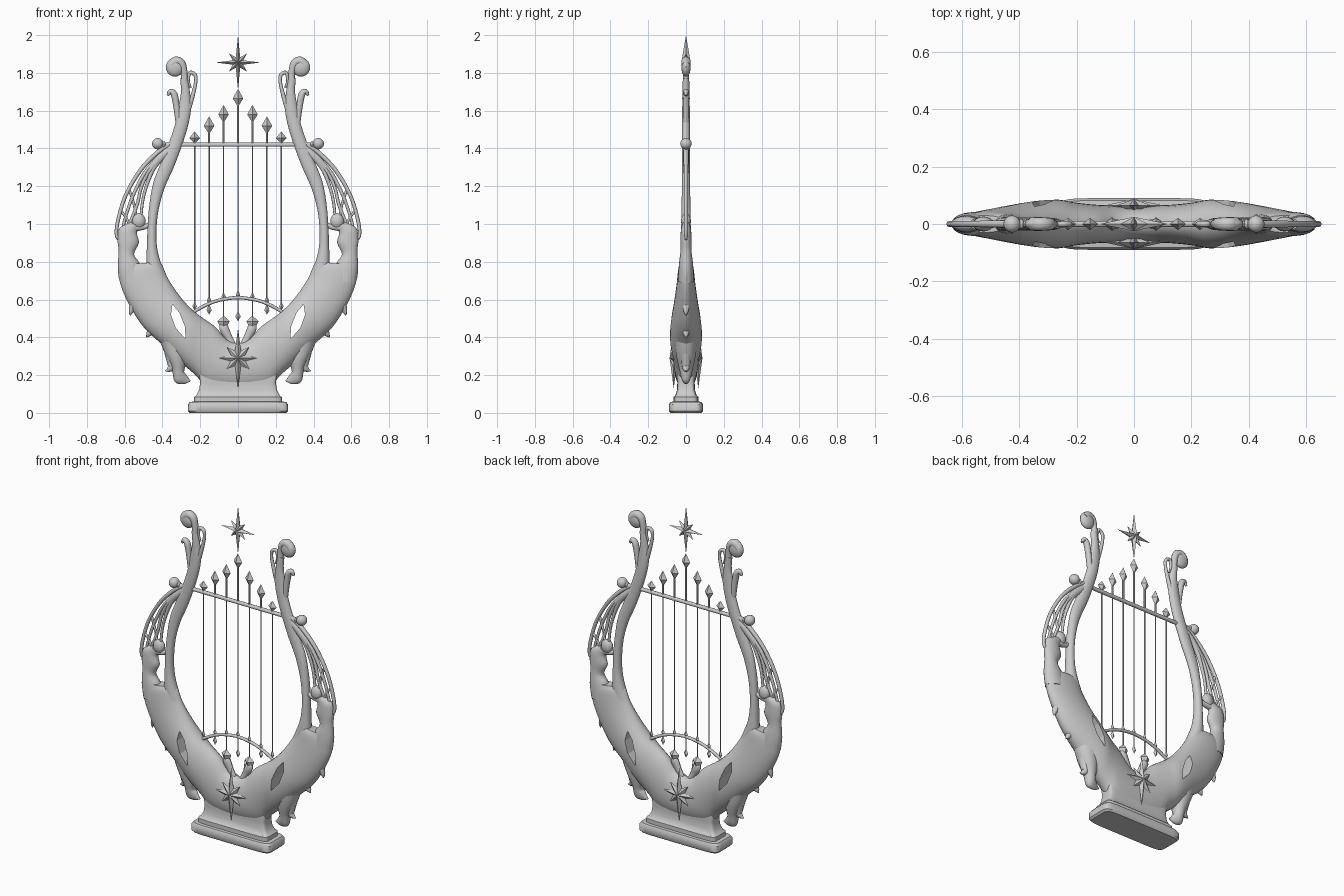
import bpy, bmesh, math
from mathutils import Vector

if "Cube" in bpy.data.objects:
    bpy.data.objects.remove(bpy.data.objects["Cube"])

stone = bpy.data.materials.new("pale grey")
stone.diffuse_color = (0.6, 0.6, 0.6, 1)
stone.use_nodes = True
stone.node_tree.nodes["Principled BSDF"].inputs["Base Color"].default_value = stone.diffuse_color


def finish(name, bm, mirror=False, smooth=True):
    bmesh.ops.recalc_face_normals(bm, faces=bm.faces[:])
    me = bpy.data.meshes.new(name)
    bm.to_mesh(me)
    bm.free()
    ob = bpy.data.objects.new(name, me)
    bpy.context.collection.objects.link(ob)
    me.materials.append(stone)
    if smooth:
        bpy.ops.object.select_all(action='DESELECT')
        ob.select_set(True)
        bpy.context.view_layer.objects.active = ob
        bpy.ops.object.shade_smooth_by_angle(angle=math.radians(40))
    if mirror:
        ob.modifiers.new("mirror", 'MIRROR').use_mirror_merge = False
    return ob


def spline(rows, steps):
    """Catmull-Rom through rows of numbers."""
    rows = [Vector(r) for r in rows]
    ext = [rows[0] * 2 - rows[1]] + rows + [rows[-1] * 2 - rows[-2]]
    out = []
    for a, b, c, d in zip(ext, ext[1:], ext[2:], ext[3:]):
        for k in range(steps):
            t = k / steps
            out.append(0.5 * (2 * b + (c - a) * t + (2 * a - 5 * b + 4 * c - d) * t * t
                              + (3 * b - a - 3 * c + d) * t ** 3))
    return out + [rows[-1]]


def skin(rings):
    bm = bmesh.new()
    vs = [[bm.verts.new(p) for p in ring] for ring in rings]
    n = len(vs[0])
    for a, b in zip(vs, vs[1:]):
        for i in range(n):
            j = (i + 1) % n
            bm.faces.new((a[i], a[j], b[j], b[i]))
    bm.faces.new(vs[0])
    bm.faces.new(vs[-1])
    return bm


def loft(name, ribs, mirror=True, steps=5, sides=20):
    """Ribs: inner x, inner z, outer x, outer z, half depth."""
    rings = []
    for xi, zi, xo, zo, d in spline(ribs, steps):
        ring = []
        for k in range(sides):
            a = 2 * math.pi * k / sides
            u = 0.5 + 0.5 * math.cos(a)
            ring.append((xi + (xo - xi) * u, d * math.sin(a), zi + (zo - zi) * u))
        rings.append(ring)
    return finish(name, skin(rings), mirror)


def stroke(name, pts, flat=1.0, mirror=True, sides=10):
    """Tapered tube through (x, z, radius) points."""
    p = spline(pts, 6)
    ribs = []
    for i, (x, z, r) in enumerate(p):
        t = p[min(i + 1, len(p) - 1)] - p[max(i - 1, 0)]
        n = Vector((-t[1], t[0])).normalized() * max(r, 0.001)
        ribs.append((x - n.x, z - n.y, x + n.x, z + n.y, max(r, 0.001) * flat))
    return loft(name, ribs, mirror, 1, sides)


def ball(name, x, z, rx, ry, rz, mirror=True):
    bm = bmesh.new()
    bmesh.ops.create_uvsphere(bm, u_segments=16, v_segments=10, radius=1)
    for v in bm.verts:
        v.co = (x + v.co.x * rx, v.co.y * ry, z + v.co.z * rz)
    return finish(name, bm, mirror)


def diamond(name, x, z, r, up, down):
    bm = bmesh.new()
    ring = [bm.verts.new((x + r * c, r * 0.75 * s, z)) for c, s in ((1, 0), (0, 1), (-1, 0), (0, -1))]
    for tip in (up, -down):
        t = bm.verts.new((x, 0, z + tip))
        for i in range(4):
            bm.faces.new((ring[i], ring[(i + 1) % 4], t))
    finish(name, bm, smooth=False)


def star(name, z, tall, wide, diag, core, y, bulge):
    bm = bmesh.new()
    ring = []
    for k in range(16):
        a = math.pi * k / 8
        r = core if k % 2 else (diag if k % 4 else (wide if k % 8 == 0 else tall))
        if k % 4 == 0 and k % 8:
            r = tall
        ring.append(bm.verts.new((r * math.cos(a), y, z + r * math.sin(a))))
    for s in (-1, 1):
        c = bm.verts.new((0, y + s * bulge, z))
        for i in range(16):
            bm.faces.new((ring[i], ring[(i + 1) % 16], c))
    finish(name, bm, smooth=False)


# Pedestal: stacked rounded rectangles (z, half width, half depth)
rings = []
for z, hx, hy in ((0, .255, .082), (.01, .265, .09), (.045, .265, .09), (.058, .255, .082), (.06, .232, .066),
                  (.085, .232, .066), (.09, .222, .058), (.12, .207, .048), (.16, .2, .046), (.22, .208, .05),
                  (.28, .2, .045)):
    ring = []
    for k in range(48):
        a = 2 * math.pi * (k + .5) / 48
        c, s = math.cos(a), math.sin(a)
        e = 0.25
        ring.append((hx * math.copysign(abs(c) ** e, c), hy * math.copysign(abs(s) ** e, s), z))
    rings.append(ring)
finish("pedestal", skin(rings))

# Body: sweeps from one shoulder through the centre to the other
half = [(0, .37, 0, .12, .062), (.06, .39, .09, .125, .064), (.12, .455, .17, .14, .068), (.19, .505, .225, .2, .075),
        (.235, .54, .3, .265, .085), (.285, .59, .4, .36, .08), (.335, .655, .505, .46, .066),
        (.375, .72, .59, .6, .052), (.405, .79, .63, .71, .042), (.43, .8, .635, .78, .03)]
body = loft("body", [(-a, b, -c, d, e) for a, b, c, d, e in half[:0:-1]] + half, mirror=False, sides=28)

# Teardrop openings through the body
outline = ((.347, .575), (.355, .52), (.33, .45), (.277, .39), (.282, .46), (.31, .53))
for s, side in ((1, "right"), (-1, "left")):
    bm = skin([[(s * x, y, z) for x, z in outline] for y in (-.2, .2)])
    cutter = finish("opening_cutter_" + side, bm, smooth=False)
    cutter.hide_render = True
    cutter.hide_viewport = False
    cutter.display_type = 'WIRE'
    m = body.modifiers.new("opening", 'BOOLEAN')
    m.operation, m.solver, m.object = 'DIFFERENCE', 'EXACT', cutter

# Arms rising to the scrolls
loft("arm", [(.37, .7, .48, .7, .036), (.41, .8, .485, .79, .033), (.43, .89, .482, .89, .028),
             (.43, 1.0, .478, 1.0, .025), (.415, 1.1, .468, 1.11, .023), (.385, 1.2, .448, 1.22, .022),
             (.34, 1.3, .41, 1.32, .022), (.295, 1.42, .362, 1.44, .022), (.262, 1.53, .33, 1.54, .022),
             (.248, 1.62, .315, 1.62, .02), (.255, 1.7, .302, 1.7, .018), (.268, 1.78, .306, 1.77, .017)])
stroke("scroll", [(.284, 1.74, .018), (.285, 1.8, .018), (.3, 1.85, .022), (.33, 1.862, .024), (.355, 1.84, .024)])
ball("scroll_end", .334, 1.83, .048, .025, .05)
stroke("inner_curl", [(.265, 1.6, .014), (.24, 1.68, .011), (.224, 1.75, .009), (.228, 1.79, .01),
                      (.255, 1.8, .01), (.262, 1.76, .007), (.25, 1.72, .005)])
stroke("outer_leaf", [(.315, 1.54, .016), (.325, 1.62, .017), (.338, 1.685, .018), (.358, 1.7, .014), (.373, 1.68, .006)])

# Winged figures: torso, head and arm
loft("torso", [(.49, .7, .625, .69, .042), (.52, .79, .636, .77, .038), (.55, .84, .632, .86, .03),
               (.525, .9, .638, .92, .03), (.535, .95, .625, .98, .027), (.525, .985, .57, 1.01, .02)])
ball("head", .525, 1.015, .036, .026, .042)
stroke("figure_arm", [(.58, .965, .016), (.535, .98, .018), (.495, .985, .014), (.465, 1.0, .012)])

# Feather strands of each wing
stroke("wing_root", [(.33, 1.42, .02), (.39, 1.37, .022), (.44, 1.32, .02), (.48, 1.27, .013)], .8)
for i, path in enumerate((
        [(.35, 1.43, .012), (.43, 1.375, .012), (.52, 1.28, .011), (.595, 1.15, .01), (.635, 1.02, .01),
         (.643, .94, .009), (.62, .92, .008), (.605, .97, .007)],
        [(.42, 1.36, .01), (.5, 1.26, .01), (.56, 1.14, .009), (.6, 1.02, .008), (.615, .95, .008)],
        [(.46, 1.31, .01), (.51, 1.2, .009), (.535, 1.1, .009), (.575, 1.0, .008)],
        [(.41, 1.34, .012), (.45, 1.29, .012), (.485, 1.2, .009), (.505, 1.12, .008), (.515, 1.03, .008)],
        [(.575, 1.18, .007), (.55, 1.1, .007), (.54, 1.03, .007), (.55, .97, .007)],
        [(.62, 1.07, .007), (.59, 1.03, .007), (.57, .98, .007)])):
    stroke("feather_%d" % (i + 1), path, 1.1)

# Curled tails and spurs under the body
loft("tail", [(.26, .34, .42, .4, .06), (.272, .27, .39, .32, .05), (.285, .22, .352, .24, .035),
              (.275, .205, .335, .165, .025), (.262, .185, .29, .152, .012), (.25, .172, .255, .165, .003)])
stroke("tail_spike", [(.36, .32, .03), (.35, .25, .022), (.365, .23, .014), (.385, .222, .002)])
stroke("lower_spur", [(.44, .46, .03), (.47, .42, .016), (.485, .4, .002)])
stroke("upper_spur", [(.54, .6, .03), (.565, .54, .014), (.57, .515, .002)])

# Crossbar with end knobs
stroke("crossbar", [(-.42, 1.42, .011), (0, 1.42, .011), (.42, 1.42, .011)], mirror=False)
ball("knob", .425, 1.425, .03, .03, .03)
ball("knob_collar", .392, 1.42, .009, .018, .018)

# Lower string arch
stroke("string_arch", [(x, .535 + .075 * (1 - (x / .235) ** 2), .009)
                       for x in (-.235, -.17, -.1, 0, .1, .17, .235)], mirror=False)

# Strings with their finials and lower beads
for i in range(-3, 4):
    n, x = abs(i), i * .0765
    top = (1.665, 1.58, 1.52, 1.455)[n]
    bead = (.625, .615, .595, .565)[n]
    drop = (.51, .485, .545, .5)[n]
    stroke("string", [(x, drop, .0035), (x, 1, .0035), (x, 1.42, .0035)], mirror=False, sides=8)
    stroke("peg", [(x, 1.42, .006), (x, (top + 1.42) / 2, .006), (x, top, .006)], mirror=False, sides=8)
    diamond("finial", x, top, .028, .05 if n < 3 else .035, .045 if n < 3 else .03)
    diamond("bead", x, bead, .012, .025, .025)
    if n < 3:
        diamond("drop", x, drop, .032 if n == 1 else .014, .03, .07 if n == 1 else .025)
stroke("drop_leaf", [(.03, .36, .02), (.05, .4, .02), (.075, .45, .024), (.08, .49, .003)], .7)

# Stars: crown star and one on each face of the body
star("crown_star", 1.855, .145, .118, .068, .03, 0, .025)
for y in (-.065, .065):
    star("body_star", .29, .16, .1, .085, .042, y, .022)
diamond("crown_stem", 0, 1.75, .006, .06, .012)
